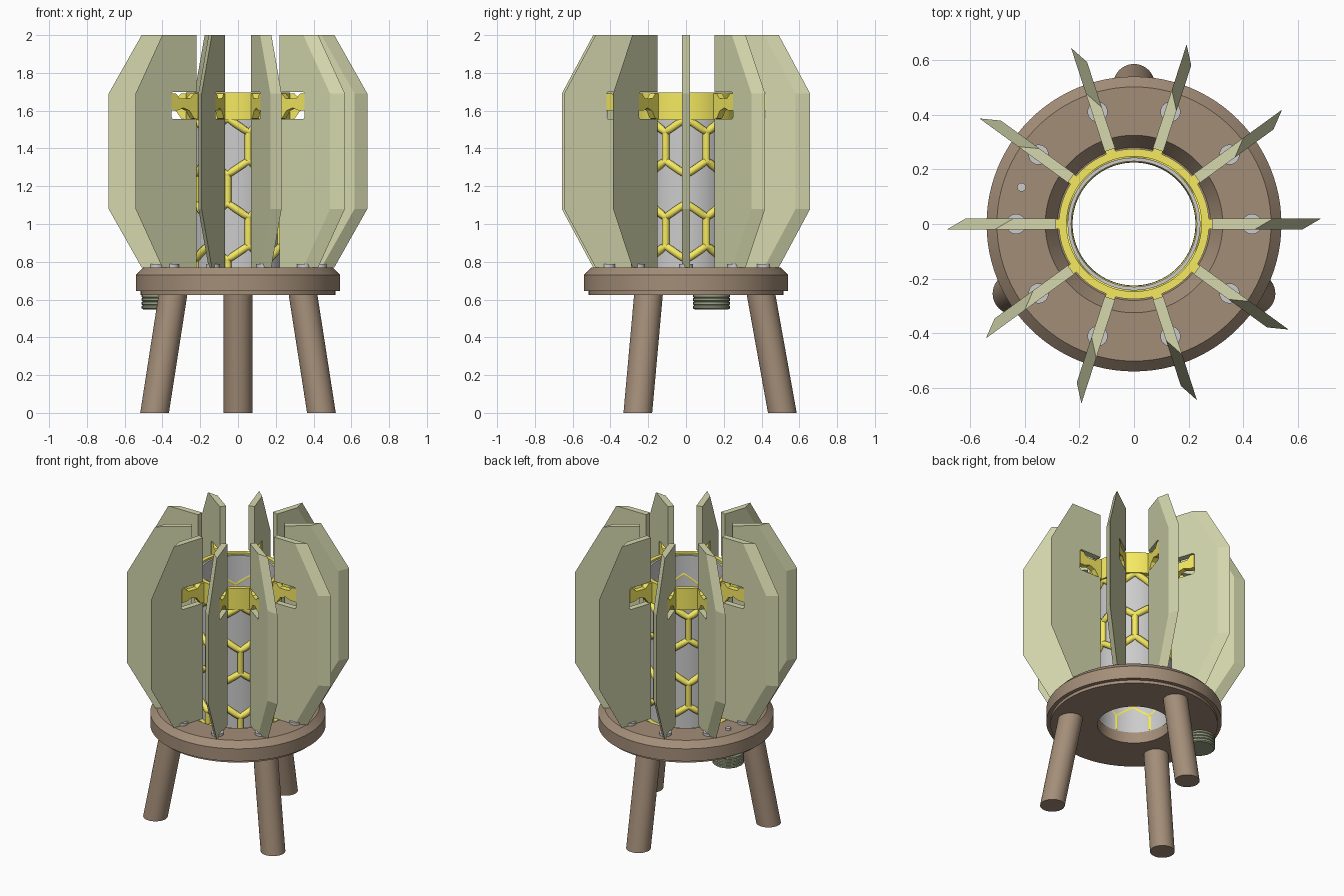
import bpy, bmesh
from math import sin, cos, pi, tau, radians

if "Cube" in bpy.data.objects:
    bpy.data.objects.remove(bpy.data.objects["Cube"])


def material(name, rgb):
    m = bpy.data.materials.new(name)
    m.diffuse_color = (*rgb, 1)
    m.use_nodes = True
    m.node_tree.nodes["Principled BSDF"].inputs["Base Color"].default_value = m.diffuse_color
    return m


FIN = material("pale_olive", (0.66, 0.68, 0.42))
YELLOW = material("yellow", (0.92, 0.82, 0.12))
BROWN = material("brown", (0.37, 0.27, 0.19))
GREEN = material("dark_green", (0.32, 0.36, 0.23))


def finish(name, bm, mat=None, smooth=False):
    bmesh.ops.recalc_face_normals(bm, faces=bm.faces)
    me = bpy.data.meshes.new(name)
    bm.to_mesh(me)
    bm.free()
    ob = bpy.data.objects.new(name, me)
    bpy.context.collection.objects.link(ob)
    if mat:
        me.materials.append(mat)
    if smooth:
        bpy.ops.object.select_all(action='DESELECT')
        ob.select_set(True)
        bpy.context.view_layer.objects.active = ob
        bpy.ops.object.shade_smooth_by_angle(angle=radians(30))
    return ob


def lathe(name, profile, mat=None, n=96, closed=True, at=(0, 0), flute=0):
    """Revolve an (r, z) profile; closed makes a ring, otherwise the ends are capped."""
    bm = bmesh.new()
    rows = []
    for i in range(n):
        a = tau * i / n
        k = 1 - flute * (i % 2)
        rows.append([bm.verts.new((at[0] + k * r * cos(a), at[1] + k * r * sin(a), z)) for r, z in profile])
    m = len(profile)
    for i in range(n):
        p, q = rows[i], rows[(i + 1) % n]
        for j in range(m if closed else m - 1):
            k = (j + 1) % m
            bm.faces.new((p[j], q[j], q[k], p[k]))
    if not closed:
        bm.faces.new([r[0] for r in rows])
        bm.faces.new([r[-1] for r in rows])
    return finish(name, bm, mat, True)


def plate(name, left, right, half, angle, mat):
    """Radial plate: two matching (r, z) outlines at +half and -half, turned about z."""
    bm = bmesh.new()
    sides = []
    for outline, y in ((left, half), (right, -half)):
        sides.append([bm.verts.new((r * cos(angle) - y * sin(angle),
                                    r * sin(angle) + y * cos(angle), z)) for r, z in outline])
    a, b = sides
    bm.faces.new(a)
    bm.faces.new(b[::-1])
    for i in range(len(a)):
        j = (i + 1) % len(a)
        bm.faces.new((a[i], b[i], b[j], a[j]))
    return finish(name, bm, mat)


# Round base with a stepped underside and a sunken inner ledge
lathe("base", [(0.225, 0.625), (0.515, 0.625), (0.515, 0.645), (0.54, 0.645), (0.54, 0.73),
               (0.502, 0.77), (0.325, 0.77), (0.28, 0.70), (0.225, 0.70)], BROWN)

# Three splayed legs, cut level at the floor
for i in range(3):
    a = radians(90 + 120 * i)
    bm = bmesh.new()
    rings = []
    for d, z in ((0.51, 0), (0.395, 0.64)):
        rings.append([bm.verts.new((d * cos(a) + 0.076 * cos(t), d * sin(a) + 0.076 * sin(t), z))
                      for t in (tau * k / 40 for k in range(40))])
    bm.faces.new(rings[0])
    bm.faces.new(rings[1])
    for k in range(40):
        j = (k + 1) % 40
        bm.faces.new((rings[0][k], rings[0][j], rings[1][j], rings[1][k]))
    finish(f"leg_{i + 1}", bm, BROWN, True)

# Central tube
lathe("tube", [(0.23, 0.69), (0.243, 0.69), (0.243, 1.685), (0.23, 1.685)])

# Collars of the cage
lathe("upper_collar", [(0.247, 1.55), (0.275, 1.55), (0.275, 1.695), (0.247, 1.695)], YELLOW)
lathe("lower_collar", [(0.247, 0.70), (0.275, 0.70), (0.275, 0.735), (0.247, 0.735)], YELLOW)

# Hexagonal lattice: zigzag hoops joined by upright struts
cu = bpy.data.curves.new("lattice", 'CURVE')
cu.dimensions = '3D'
cu.bevel_depth = 0.022
cu.bevel_resolution = 1
cu.use_fill_caps = True
cu.materials.append(YELLOW)
CELLS, PITCH, AMP, R = 7, 0.225, 0.0375, 0.248


def strand(points, cyclic=False):
    s = cu.splines.new('POLY')
    s.points.add(len(points) - 1)
    for p, (a, z) in zip(s.points, points):
        p.co = (R * cos(a), R * sin(a), z, 1)
    s.use_cyclic_u = cyclic


for row in range(4):
    zc = 1.5225 - PITCH * row
    step = pi / CELLS
    zs = [zc + AMP * (-1) ** (k + row) for k in range(2 * CELLS)]
    hoop = []
    for k in range(2 * CELLS):
        nxt = zs[(k + 1) % (2 * CELLS)]
        hoop += [((k + t / 4) * step, zs[k] + (nxt - zs[k]) * t / 4) for t in range(4)]
    strand(hoop, True)
    for k in range(CELLS):
        a = (2 * k + (row + 1) % 2) * step
        strand([(a, zc - AMP), (a, max(zc - PITCH + AMP, 0.71))])
bpy.context.collection.objects.link(bpy.data.objects.new("lattice", cu))

# Ten slotted fins with a chisel-bevelled outer edge, their clips and feet
inner = [(0.285, 2.0), (0.285, 1.70), (0.44, 1.70), (0.45, 1.69), (0.45, 1.565),
         (0.44, 1.555), (0.285, 1.555), (0.285, 0.77)]
outer = [(0.51, 0.77), (0.685, 1.08), (0.685, 1.69), (0.51, 2.0)]
bevelled = [(r - 0.068, z) for r, z in outer]
clip = [(0.265, 1.69), (0.30, 1.69), (0.325, 1.665), (0.395, 1.665), (0.42, 1.692), (0.447, 1.692),
        (0.447, 1.60), (0.41, 1.60), (0.37, 1.615), (0.33, 1.60), (0.30, 1.558), (0.265, 1.555)]
for i in range(10):
    a = tau * i / 10
    plate(f"fin_{i + 1}", inner + outer, inner + bevelled, 0.02, a, FIN)
    plate(f"clip_{i + 1}", clip, clip, 0.018, a, YELLOW)
    lathe(f"fin_foot_{i + 1}", [(0.037, 0.76), (0.037, 0.787)], None, 24, False,
          (0.432 * cos(a), 0.432 * sin(a)))

# Ribbed knob under the base, with its pin showing on top
knob = []
for k in range(4):
    z = 0.63 - 0.02 * k
    knob += [(0.092, z), (0.098, z - 0.004), (0.098, z - 0.016)]
knob += [(0.09, 0.548)]
lathe("knob", knob, GREEN, 48, False, (-0.412, 0.135), 0.025)
lathe("knob_pin", [(0.016, 0.60), (0.016, 0.785)], None, 20, False, (-0.412, 0.135))
